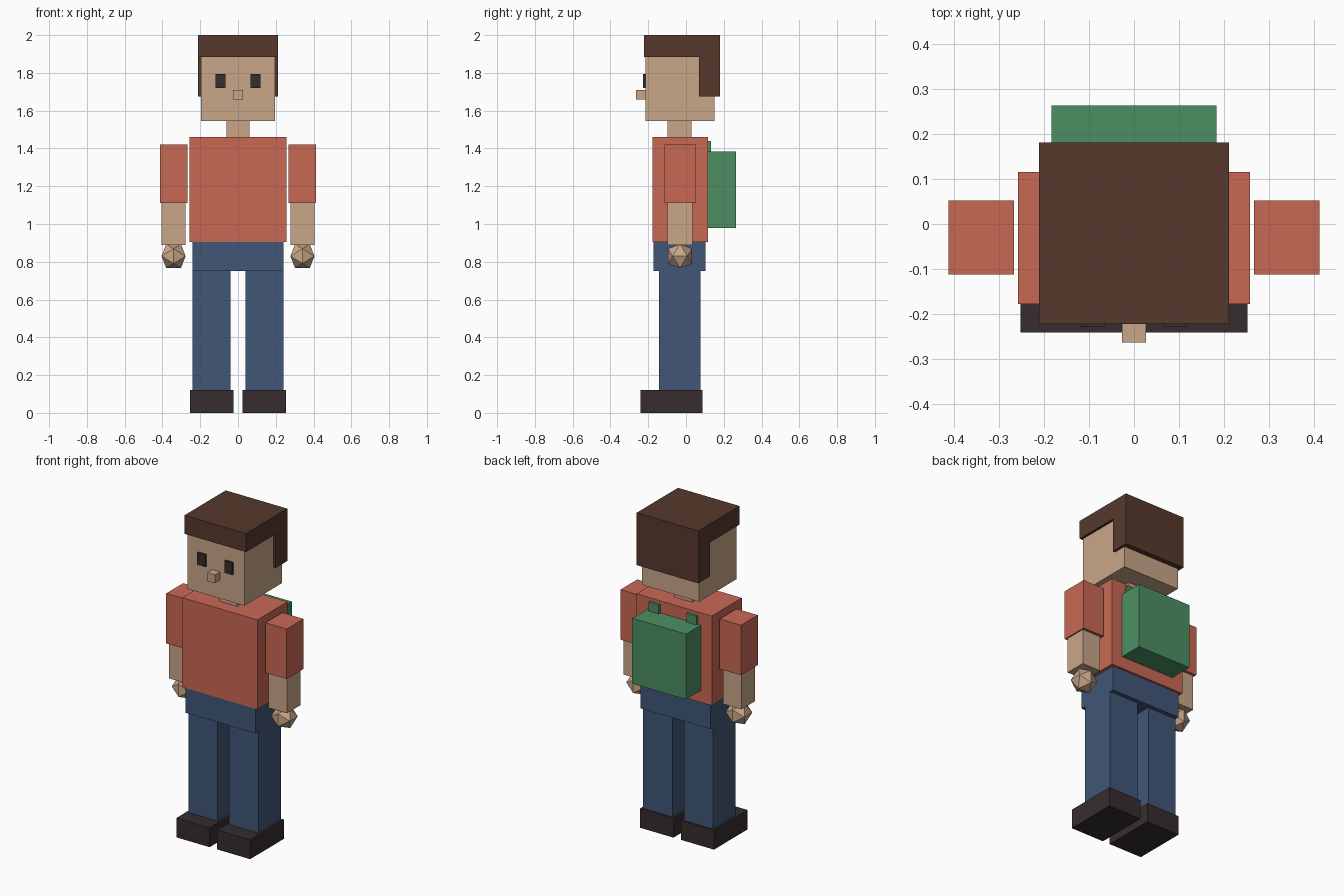
import bpy, bmesh
from mathutils import Vector

if "Cube" in bpy.data.objects:
    bpy.data.objects.remove(bpy.data.objects["Cube"])


def material(name, rgb):
    """Flat material from 0-255 display colour, stored as linear."""
    lin = [((c / 255 + 0.055) / 1.055) ** 2.4 for c in rgb]
    m = bpy.data.materials.new(name)
    m.diffuse_color = (*lin, 1)
    m.use_nodes = True
    m.node_tree.nodes["Principled BSDF"].inputs["Base Color"].default_value = m.diffuse_color
    return m


SKIN = material("skin", (201, 167, 137))
RED = material("red_shirt", (201, 104, 84))
BLUE = material("blue_trousers", (65, 86, 119))
DARK = material("dark_shoe", (54, 44, 46))
HAIR = material("brown_hair", (86, 57, 44))
GREEN = material("green_pack", (77, 143, 98))


def finish(name, bm, mat):
    bmesh.ops.recalc_face_normals(bm, faces=bm.faces)
    me = bpy.data.meshes.new(name)
    bm.to_mesh(me)
    bm.free()
    me.materials.append(mat)
    ob = bpy.data.objects.new(name, me)
    bpy.context.collection.objects.link(ob)
    return ob


def box(name, mat, x, y, z):
    """Box given by its (low, high) range on each axis."""
    bm = bmesh.new()
    bmesh.ops.create_cube(bm, size=1)
    for v in bm.verts:
        v.co = Vector([(r[0] + r[1]) / 2 + c * (r[1] - r[0])
                       for c, r in zip(v.co, (x, y, z))])
    return finish(name, bm, mat)


def pair(name, mat, x, y, z):
    """Matching left and right boxes."""
    box("right_" + name, mat, x, y, z)
    box("left_" + name, mat, (-x[1], -x[0]), y, z)


def hand(name, cx):
    """Icosahedron with an edge across x at top and bottom."""
    t, s = (1 + 5 ** 0.5) / 2, 0.0392
    bm = bmesh.new()
    for a in (-1, 1):
        for b in (-t, t):
            for p in ((a, 0, b), (0, b, a), (b, a, 0)):
                bm.verts.new(Vector(p) * s + Vector((cx, -0.032, 0.83)))
    bmesh.ops.convex_hull(bm, input=bm.verts)
    finish(name, bm, SKIN)


# Legs and feet
pair("shoe", DARK, (0.025, 0.253), (-0.242, 0.087), (0, 0.12))
pair("leg", BLUE, (0.04, 0.24), (-0.143, 0.077), (0.12, 0.75))
box("hips", BLUE, (-0.24, 0.24), (-0.173, 0.103), (0.75, 0.905))

# Torso and arms
box("torso", RED, (-0.258, 0.258), (-0.178, 0.116), (0.905, 1.46))
pair("sleeve", RED, (0.267, 0.413), (-0.113, 0.052), (1.11, 1.42))
pair("forearm", SKIN, (0.277, 0.405), (-0.098, 0.035), (0.89, 1.11))
hand("right_hand", 0.341)
hand("left_hand", -0.341)

# Head and face
box("neck", SKIN, (-0.062, 0.062), (-0.097, 0.028), (1.46, 1.545))
box("head", SKIN, (-0.195, 0.195), (-0.215, 0.15), (1.545, 1.93))
box("nose", SKIN, (-0.027, 0.027), (-0.264, -0.21), (1.658, 1.71))
pair("eye", DARK, (0.066, 0.12), (-0.228, -0.214), (1.72, 1.795))

# Hair: L-shaped side profile extruded across the head
bm = bmesh.new()
profile = [(-0.223, 1.885), (0.068, 1.885), (0.068, 1.675),
           (0.181, 1.675), (0.181, 2.0), (-0.223, 2.0)]
face = bm.faces.new([bm.verts.new((-0.211, y, z)) for y, z in profile])
ext = bmesh.ops.extrude_face_region(bm, geom=[face])
bmesh.ops.translate(bm, vec=(0.422, 0, 0),
                    verts=[g for g in ext["geom"] if isinstance(g, bmesh.types.BMVert)])
finish("hair", bm, HAIR)

# Backpack with strap ends
box("backpack", GREEN, (-0.184, 0.184), (0.116, 0.264), (0.98, 1.385))
pair("strap", GREEN, (0.095, 0.165), (0.10, 0.132), (1.1, 1.44))
